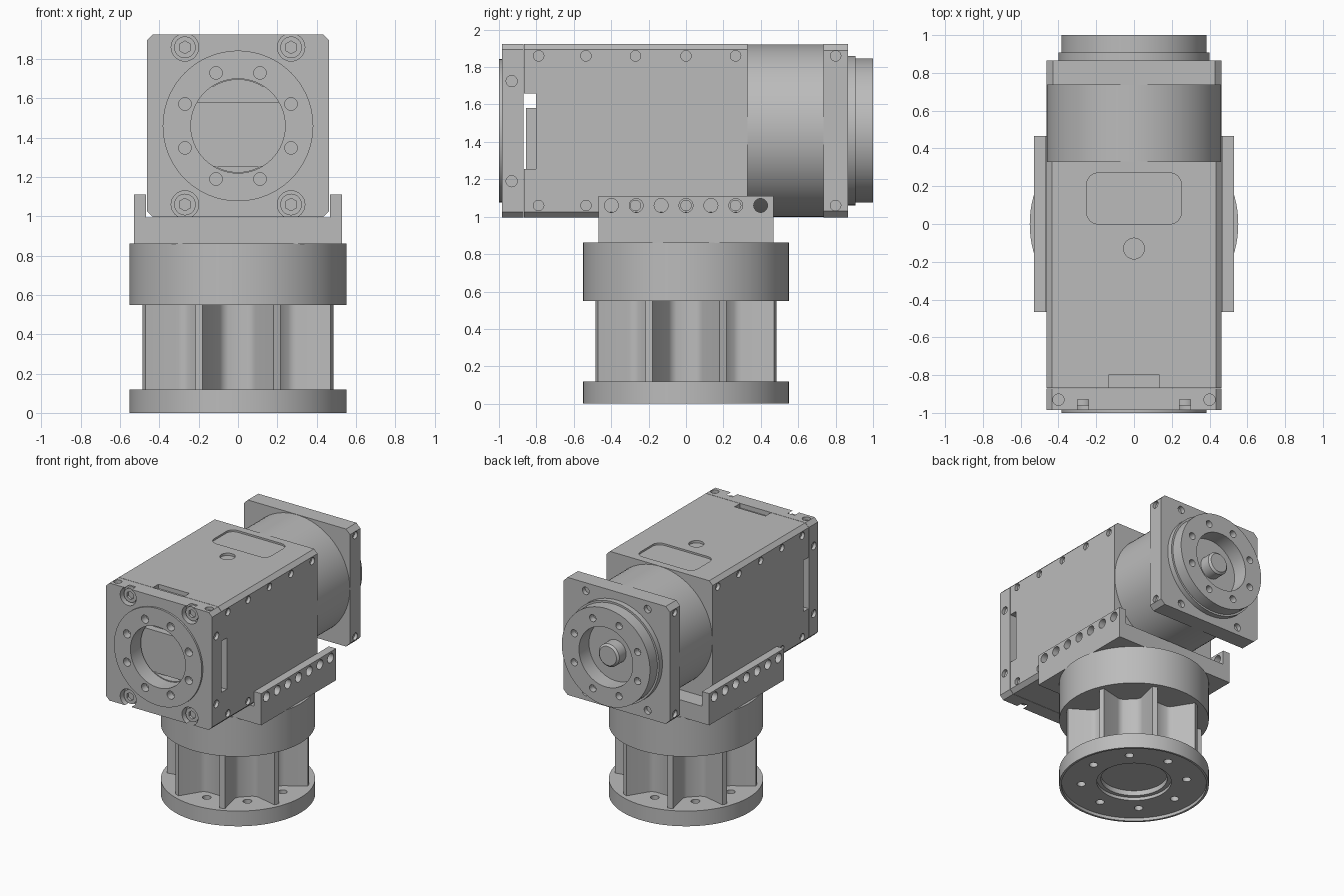
import bpy, bmesh, math
from mathutils import Matrix, Vector

cube = bpy.data.objects.get("Cube")
if cube:
    bpy.data.objects.remove(cube, do_unlink=True)

metal = bpy.data.materials.new("machined grey metal")
metal.use_nodes = True
grey = (0.5, 0.5, 0.5, 1)
metal.diffuse_color = grey
bsdf = next(n for n in metal.node_tree.nodes if n.type == 'BSDF_PRINCIPLED')
bsdf.inputs["Base Color"].default_value = grey

ZC = 1.46     # height of the main axis
HALF = 0.464  # half width of the housing
AXES = {'X': Vector((1, 0, 0)), 'Y': Vector((0, 1, 0)), 'Z': Vector((0, 0, 1))}


def cyl(bm, axis, centre, r, lo, hi, seg=64, r2=None):
    """Cylinder along an axis from lo to hi; centre gives the other two coordinates."""
    a = AXES[axis]
    pos = list(centre)
    pos.insert('XYZ'.index(axis), (lo + hi) / 2)
    m = Matrix.Translation(pos) @ a.to_track_quat('Z', 'Y').to_matrix().to_4x4()
    bmesh.ops.create_cone(bm, cap_ends=True, segments=seg, radius1=r,
                          radius2=r if r2 is None else r2, depth=hi - lo, matrix=m)


def box(bm, x, y, z):
    c = [(p[0] + p[1]) / 2 for p in (x, y, z)]
    s = [p[1] - p[0] for p in (x, y, z)]
    bmesh.ops.create_cube(bm, size=1, matrix=Matrix.Translation(c) @ Matrix.Diagonal((*s, 1)))


def prism(bm, points, direction):
    face = bm.faces.new([bm.verts.new(p) for p in points])
    ext = bmesh.ops.extrude_face_region(bm, geom=[face], use_keep_orig=True)
    moved = [g for g in ext["geom"] if isinstance(g, bmesh.types.BMVert)]
    bmesh.ops.translate(bm, verts=moved, vec=direction)


def chamfered(bm, y0, y1, c=0.03, half=HALF):
    """Square block along y with chamfered long edges."""
    k = half - c
    pts = [(k, half), (half, k), (half, -k), (k, -half),
           (-k, -half), (-half, -k), (-half, k), (-k, half)]
    prism(bm, [(x, y0, ZC + z) for x, z in pts], (0, y1 - y0, 0))


def rounded(bm, x, y, r, z0, z1):
    """Upright rounded rectangle."""
    pts = []
    for i, (cx, cy) in enumerate(((x[1] - r, y[1] - r), (x[0] + r, y[1] - r),
                                  (x[0] + r, y[0] + r), (x[1] - r, y[0] + r))):
        for j in range(7):
            a = math.pi / 2 * (i + j / 6)
            pts.append((cx + r * math.cos(a), cy + r * math.sin(a), z0))
    prism(bm, pts, (0, 0, z1 - z0))


def to_object(name, build):
    bm = bmesh.new()
    build(bm)
    bmesh.ops.recalc_face_normals(bm, faces=bm.faces)
    mesh = bpy.data.meshes.new(name)
    bm.to_mesh(mesh)
    bm.free()
    ob = bpy.data.objects.new(name, mesh)
    bpy.context.collection.objects.link(ob)
    return ob


def part(name, build, cut=None):
    """Make a part, optionally with a set of cutters subtracted."""
    ob = to_object(name, build)
    if cut:
        tool = to_object(name + "_cutter", cut)
        tool.hide_render = True
        mod = ob.modifiers.new("cut", 'BOOLEAN')
        mod.object, mod.solver, mod.use_self = tool, 'EXACT', True
        deps = bpy.context.evaluated_depsgraph_get()
        ob.data = bpy.data.meshes.new_from_object(ob.evaluated_get(deps))
        bpy.data.objects.remove(tool, do_unlink=True)
    ob.data.materials.clear()
    ob.data.materials.append(metal)
    ob.data.shade_smooth()
    ob.data.set_sharp_from_angle(angle=math.radians(30))
    return ob


def side_holes(bm, ys, zs, r=0.028):
    for s in (-1, 1):
        for y in ys:
            for z in zs:
                cyl(bm, 'X', (y, z), r, s * HALF - 0.025, s * HALF + 0.025, 20)


def ring_holes(bm, axis, centre, radius, r, lo, hi, start=0.0):
    for i in range(8):
        a = start + i * math.pi / 4
        cyl(bm, axis, (centre[0] + radius * math.cos(a), centre[1] + radius * math.sin(a)),
            r, lo, hi, 20)


CORNERS = [(sx * 0.27, ZC + sz * 0.4) for sx in (-1, 1) for sz in (-1, 1)]
EIGHTH = math.pi / 8


# Main housing with screw holes, cover recesses and side slots
def housing_cut(bm):
    side_holes(bm, (-0.8 + 0.012, -0.535, -0.27, 0, 0.265), (1.06, 1.86))
    rounded(bm, (-0.25, 0.25), (0, 0.27), 0.06, 1.91, 1.95)
    cyl(bm, 'Z', (0, -0.13), 0.055, 1.905, 1.95, 32)
    box(bm, (-0.135, 0.135), (-0.9, -0.8), (1.89, 1.95))
    box(bm, (-0.6, 0.6), (-0.9, -0.803), (1.255, 1.66))
    cyl(bm, 'Y', (0, ZC), 0.235, -0.9, -0.8)


# Screws at the front end of the housing sit behind the slots
part("housing", lambda bm: chamfered(bm, -0.867, 0.33), housing_cut)
part("slot_insert", lambda bm: box(bm, (-0.42, 0.42), (-0.855, -0.8), (1.25, 1.58)))


# Front plate with counterbored corners and a bored centre
def plate_cut(bm):
    cyl(bm, 'Y', (0, ZC), 0.24, -1.1, -0.8)
    for c in CORNERS:
        cyl(bm, 'Y', c, 0.07, -1.1, -0.93, 32)
    ring_holes(bm, 'Y', (0, ZC), 0.292, 0.032, -1.1, -0.94, EIGHTH)
    side_holes(bm, (-0.932,), (1.19, 1.725), 0.03)
    for x in (-0.4, 0.4):
        cyl(bm, 'Z', (x, -0.93), 0.03, 1.9, 1.95, 20)


part("front_plate", lambda bm: chamfered(bm, -0.985, -0.87), plate_cut)


def front_ring_cut(bm):
    cyl(bm, 'Y', (0, ZC), 0.24, -1.1, -0.9)
    ring_holes(bm, 'Y', (0, ZC), 0.292, 0.032, -1.1, -0.9, EIGHTH)


part("front_ring", lambda bm: cyl(bm, 'Y', (0, ZC), 0.383, -1.0, -0.98, 96), front_ring_cut)


# Socket screws in the front plate counterbores
def corner_screws(bm):
    for c in CORNERS:
        cyl(bm, 'Y', c, 0.055, -0.96, -0.925, 32)


def screw_sockets(bm):
    for c in CORNERS:
        cyl(bm, 'Y', c, 0.032, -1.0, -0.94, 6)


part("corner_screws", corner_screws, screw_sockets)

# Rear gear barrel
part("gear_barrel", lambda bm: cyl(bm, 'Y', (0, ZC), HALF - 0.002, 0.32, 0.74, 96))


# Rear flange
def flange_cut(bm):
    side_holes(bm, (0.8,), (1.06, 1.86))
    for c in CORNERS:
        cyl(bm, 'Y', c, 0.03, 0.83, 0.9, 20)


part("rear_flange", lambda bm: chamfered(bm, 0.735, 0.865, 0.035), flange_cut)


# Output hub with bolt circle, bore and shaft
def hub_cut(bm):
    cyl(bm, 'Y', (0, ZC), 0.235, 0.875, 1.1)
    ring_holes(bm, 'Y', (0, ZC), 0.30, 0.028, 0.95, 1.1, EIGHTH)


part("hub_collar", lambda bm: cyl(bm, 'Y', (0, ZC), 0.4, 0.86, 0.907, 96),
     lambda bm: cyl(bm, 'Y', (0, ZC), 0.3, 0.87, 1.1))
part("output_hub", lambda bm: cyl(bm, 'Y', (0, ZC), 0.385, 0.863, 1.0, 96), hub_cut)


def shaft(bm):
    cyl(bm, 'Y', (0, ZC), 0.09, 0.87, 0.96, 40)
    cyl(bm, 'Y', (0, ZC), 0.09, 0.96, 0.975, 40, r2=0.075)


part("output_shaft", shaft)


# U-shaped mounting bracket
def bracket(bm):
    w, t = 0.53, HALF + 0.003
    pts = [(-w, 0.86), (w, 0.86), (w, 1.11), (t, 1.11), (t, 0.994),
           (-t, 0.994), (-t, 1.11), (-w, 1.11)]
    prism(bm, [(x, -0.467, z) for x, z in pts], (0, 0.934, 0))


def bracket_cut(bm):
    for s in (-1, 1):
        for i in range(-3, 4):
            cyl(bm, 'X', (i * 0.133, 1.06), 0.037, s * 0.5 - 0.08, s * 0.5 + 0.08, 24)


part("mounting_bracket", bracket, bracket_cut)

# Pedestal collar
part("pedestal_collar", lambda bm: cyl(bm, 'Z', (0, 0), 0.552, 0.55, 0.862, 96))


# Fluted pedestal column
def column(bm):
    flute = [(-0.18, 0.485), (-0.09, 0.34), (-0.075, 0.322), (-0.05, 0.312),
             (0.05, 0.312), (0.075, 0.322), (0.09, 0.34), (0.18, 0.485)]
    pts = []
    for i in range(8):
        turn = Matrix.Rotation(-i * math.pi / 4, 3, 'Z')
        pts += [turn @ Vector((x, y, 0.11)) for x, y in flute]
    prism(bm, pts, (0, 0, 0.45))


part("fluted_column", column)


# Base disc, recessed underneath
def base_cut(bm):
    cyl(bm, 'Z', (0, 0), 0.535, -0.1, 0.025, 96)
    cyl(bm, 'Z', (0, 0), 0.275, -0.1, 0.05)
    cyl(bm, 'Z', (0, 0), 0.245, -0.1, 0.09)
    ring_holes(bm, 'Z', (0, 0), 0.39, 0.032, -0.1, 0.2)


part("base_disc", lambda bm: cyl(bm, 'Z', (0, 0), 0.552, 0, 0.12, 96), base_cut)
